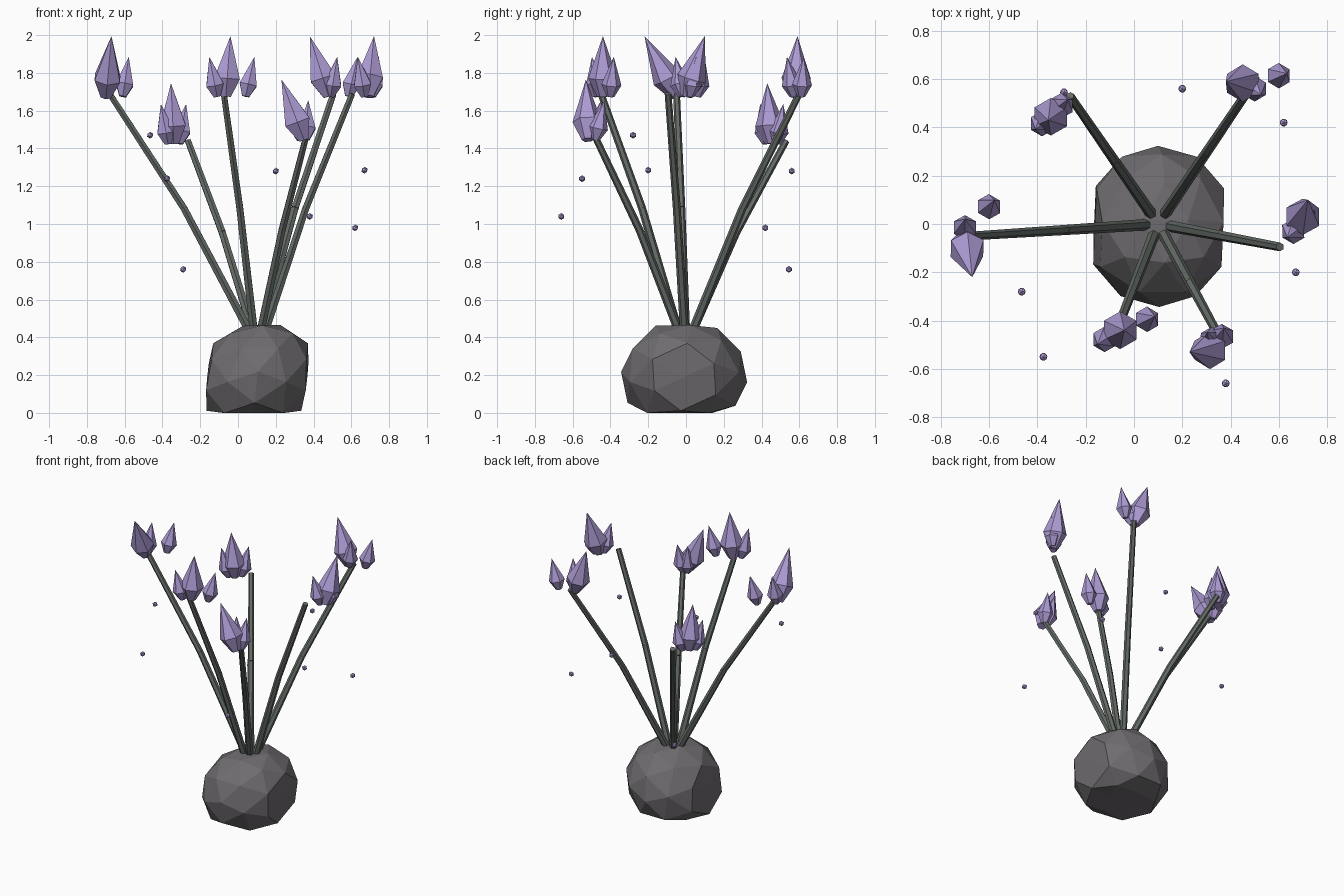
import bpy, bmesh, math
from mathutils import Vector, Matrix

if "Cube" in bpy.data.objects:
    bpy.data.objects.remove(bpy.data.objects["Cube"])


def material(name, rgb):
    m = bpy.data.materials.new(name)
    m.diffuse_color = (*rgb, 1)
    m.use_nodes = True
    m.node_tree.nodes["Principled BSDF"].inputs["Base Color"].default_value = m.diffuse_color
    return m


STONE = material("stone", (0.16, 0.15, 0.16))
STEM = material("stem", (0.13, 0.15, 0.135))
PETAL = material("petal", (0.42, 0.33, 0.66))


def finish(name, bm, mat):
    bmesh.ops.recalc_face_normals(bm, faces=bm.faces)
    me = bpy.data.meshes.new(name)
    bm.to_mesh(me)
    bm.free()
    me.materials.append(mat)
    ob = bpy.data.objects.new(name, me)
    bpy.context.collection.objects.link(ob)


def rod(bm, p, q, r1, r2):
    """Six-sided tapered rod from p to q; r2 = 0 makes a point."""
    turn = Vector((0, 0, 1)).rotation_difference(q - p).to_matrix().to_4x4()
    bmesh.ops.create_cone(bm, cap_ends=True, segments=6, radius1=r1, radius2=r2,
                          depth=(q - p).length,
                          matrix=Matrix.Translation((p + q) / 2) @ turn)


def bud(bm, foot, lean, height, r):
    """Faceted bud: short flare below, long point above."""
    p = Vector(foot)
    q = p + Vector((*lean, height))
    m = p.lerp(q, 0.3)
    rod(bm, p, m, 0.4 * r, r)
    rod(bm, m, q, r, 0)


# rounded rock base, flattened on its top, bottom and sides
bm = bmesh.new()
turn = Matrix.Rotation(-math.atan(0.618), 4, 'X') @ Matrix.Rotation(math.pi / 2, 4, 'Z')
bmesh.ops.create_icosphere(bm, subdivisions=2, radius=1, matrix=turn)
for v in bm.verts:
    x = max(-0.265, min(0.265, v.co.x * 0.31))
    z = max(0.0, min(0.465, 0.19 + v.co.z * 0.305))
    v.co = (0.103 + x + 0.1 * (z - 0.2), v.co.y * 0.335 - 0.01, z)
finish("rock_base", bm, STONE)

# each flower: stem tip, main bud foot and lean, feet of two side buds
flowers = [
    ((-.68, -.05, 1.69), (-.70, -.05), (.03, -.17), (-.61, .06), (-.70, -.03)),
    ((-.265, .53, 1.44), (-.34, .45), (-.015, -.02), (-.37, .425), (-.31, .48)),
    ((.505, .60, 1.69), (.48, .58), (-.10, .01), (.49, .57), (.585, .61)),
    ((.605, -.095, 1.69), (.69, .0), (.03, .10), (.67, -.02), (.71, .02)),
    ((.36, -.48, 1.46), (.35, -.52), (-.12, -.01), (.33, -.49), (.36, -.48)),
    ((-.075, -.45, 1.69), (-.065, -.44), (.025, 0), (-.11, -.47), (.04, -.40)),
]
centre = Vector((0.1, 0, 0.45))

for i, (tip, main, lean, *sides) in enumerate(flowers, 1):
    # slightly bent stem, all rising from a small ring on the rock
    c = Vector(tip)
    out = Vector((c.x - centre.x, c.y, 0)).normalized()
    a = centre + out * 0.05
    b = a.lerp(c, 0.46)
    b.z = a.z + 0.51 * (c.z - a.z)
    bm = bmesh.new()
    rod(bm, a, b, 0.024, 0.021)
    rod(bm, b, c, 0.021, 0.018)
    finish(f"stem_{i}", bm, STEM)
    # one tall bud, with smaller buds leaning away from it
    z = c.z - 0.015
    bm = bmesh.new()
    bud(bm, (*main, z), lean, 0.32, 0.078)
    for s in sides:
        away = (Vector(s) - Vector(main)).normalized() * 0.05
        bud(bm, (*s, z), away, 0.21, 0.053)
    finish(f"buds_{i}", bm, PETAL)

# floating flecks of pollen
flecks = [(0.2, 0.56, 1.28), (-0.29, 0.545, 0.76), (0.62, 0.42, 0.98), (0.67, -0.2, 1.285),
          (0.38, -0.66, 1.04), (-0.375, -0.55, 1.24), (-0.465, -0.28, 1.47)]
bm = bmesh.new()
for p in flecks:
    bmesh.ops.create_icosphere(bm, subdivisions=1, radius=0.018,
                               matrix=Matrix.Translation(p))
finish("pollen_flecks", bm, PETAL)
